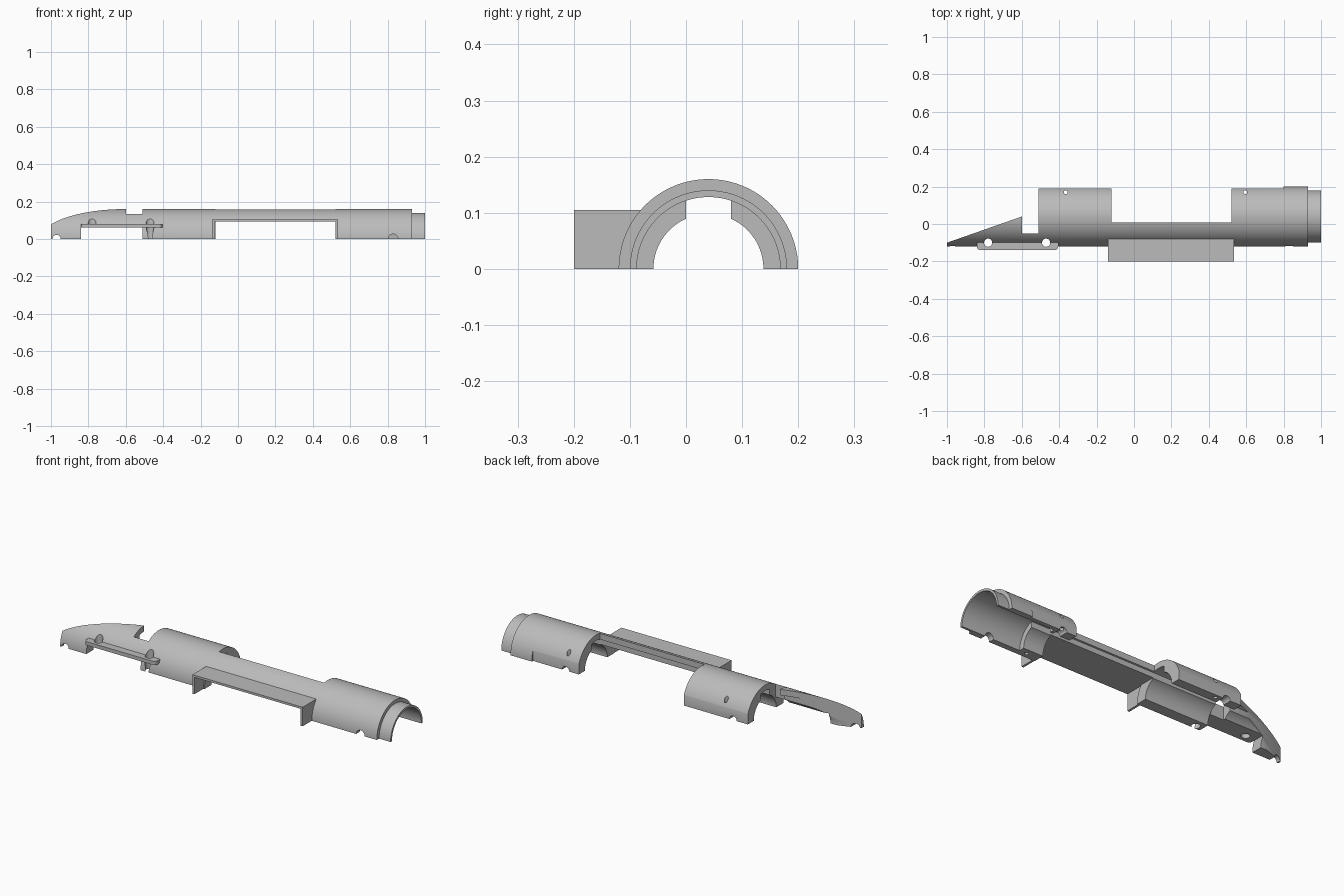
import bpy, bmesh
from math import cos, sin, pi, acos, radians

cube = bpy.data.objects.get("Cube")
if cube:
    bpy.data.objects.remove(cube, do_unlink=True)

AXIS_Y = 0.04                     # tube axis, on the ground plane
OUTER, SPIGOT, BORE, SMALL = 0.16, 0.14, 0.128, 0.098
SLOT = 0.04                       # half width of the channel in the bore

grey = bpy.data.materials.new("plain grey")
grey.use_nodes = True
tone = (0.5, 0.5, 0.5, 1)
grey.diffuse_color = tone
grey.node_tree.nodes["Principled BSDF"].inputs["Base Color"].default_value = tone


def prism(name, outline, axis, lo, hi):
    """Extrude a 2D outline along x, y or z."""
    place = {"x": lambda a, b, t: (t, a, b),
             "y": lambda a, b, t: (a, t, b),
             "z": lambda a, b, t: (a, b, t)}[axis]
    bm = bmesh.new()
    face = bm.faces.new([bm.verts.new(place(a, b, lo)) for a, b in outline])
    ext = bmesh.ops.extrude_face_region(bm, geom=[face])
    step = place(0, 0, hi - lo)
    verts = [g for g in ext["geom"] if isinstance(g, bmesh.types.BMVert)]
    bmesh.ops.translate(bm, verts=verts, vec=step)
    bmesh.ops.recalc_face_normals(bm, faces=bm.faces)
    mesh = bpy.data.meshes.new(name)
    bm.to_mesh(mesh)
    bm.free()
    mesh.materials.append(grey)
    obj = bpy.data.objects.new(name, mesh)
    bpy.context.collection.objects.link(obj)
    return obj


def arc(radius, start, end, steps, cx=AXIS_Y, cy=0):
    angles = [start + (end - start) * i / steps for i in range(steps + 1)]
    return [(cx + radius * cos(a), cy + radius * sin(a)) for a in angles]


def box(name, x, y, z):
    return prism(name, [(x[0], y[0]), (x[1], y[0]), (x[1], y[1]), (x[0], y[1])], "z", *z)


def rod(cx, cy, radius, axis, lo, hi):
    return prism("cutter", arc(radius, 0, 2 * pi, 24, cx, cy)[:-1], axis, lo, hi)


def plain_tube(name, lo, hi, outer, inner):
    return prism(name, arc(outer, 0, pi, 64) + arc(inner, pi, 0, 64), "x", lo, hi)


def slotted_tube(name, lo, hi):
    low, high = acos(SLOT / SMALL), acos(SLOT / BORE)
    inner = (arc(SMALL, pi, pi - low, 20) + arc(BORE, pi - high, high, 12)
             + arc(SMALL, low, 0, 20))
    return prism(name, arc(OUTER, 0, pi, 64) + inner, "x", lo, hi)


def combine(obj, others, operation="DIFFERENCE"):
    """Apply booleans and discard the helper shapes."""
    for other in others:
        other.hide_render = True
        mod = obj.modifiers.new("boolean", "BOOLEAN")
        mod.operation, mod.solver, mod.object = operation, "EXACT", other
    graph = bpy.context.evaluated_depsgraph_get()
    graph.update()
    mesh = bpy.data.meshes.new_from_object(obj.evaluated_get(graph))
    obj.modifiers.clear()
    obj.data = mesh
    for other in others:
        bpy.data.objects.remove(other, do_unlink=True)


def flat_back(lo, hi):
    return box("cutter", (lo, hi), (0.19, 0.3), (-0.1, 0.3))


def mount_hole(x):
    return rod(x, -0.1, 0.022, "z", -0.1, 0.11)


# Thick sleeve with a flattened back, screw holes and a notch
left_sleeve = slotted_tube("left_sleeve", -0.51, -0.12)
combine(left_sleeve, [flat_back(-0.6, 0),
                      rod(-0.365, 0.17, 0.01, "z", -0.1, 0.3),
                      rod(-0.42, 0, 0.022, "y", 0.12, 0.3),
                      mount_hole(-0.47)])

# Collar and thin socket of the other sleeve
right_collar = slotted_tube("right_collar", 0.52, 0.64)
combine(right_collar, [flat_back(0.4, 0.8),
                       rod(0.595, 0.17, 0.01, "z", -0.1, 0.3),
                       rod(0.595, -0.09, 0.01, "z", -0.1, 0.04),
                       rod(0.6, 0, 0.022, "y", 0.12, 0.3)])
right_socket = plain_tube("right_socket", 0.64, 0.93, OUTER, BORE)
combine(right_socket, [flat_back(0.6, 0.8), rod(0.83, 0, 0.026, "y", -0.3, 0)])
end_spigot = plain_tube("end_spigot", 0.93, 1, SPIGOT, BORE)

# Narrow spine joining the sleeves
spine = slotted_tube("spine", -0.12, 0.52)
combine(spine, [box("cutter", (-0.3, 0.7), (0.008, 0.3), (-0.1, 0.3)),
                box("cutter", (-0.3, 0.7), (-0.3, 0.3), (-0.1, 0.093))])

# Tapered blade, cut diagonally at the back and raised underneath
blade = slotted_tube("blade", -1, -0.51)
taper = [(-1.1, -0.135), (-0.6, 0.04), (-0.6, -0.05), (-0.4, -0.05),
         (-0.4, 0.3), (-1.1, 0.3)]
combine(blade, [prism("cutter", taper, "z", -0.1, 0.3),
                box("cutter", (-0.84, -0.4), (-0.3, 0.3), (-0.1, 0.06)),
                rod(-0.97, 0, 0.022, "y", -0.3, 0.3),
                mount_hole(-0.78), mount_hole(-0.47)])

# Mounting rail with rounded front corners
r = 0.02
rail_outline = (arc(r, pi, 1.5 * pi, 6, -0.84 + r, -0.14 + r)
                + arc(r, 1.5 * pi, 2 * pi, 6, -0.405 - r, -0.14 + r)
                + [(-0.405, -0.09), (-0.84, -0.09)])
mounting_rail = prism("mounting_rail", rail_outline, "z", 0.06, 0.08)
combine(mounting_rail, [mount_hole(-0.78), mount_hole(-0.47)])

# Open hood over the front of the spine
hood_outline = [(-0.138, 0), (-0.126, 0), (-0.126, 0.093), (0.522, 0.093),
                (0.522, 0), (0.534, 0), (0.534, 0.105), (-0.138, 0.105)]
hood = prism("hood", hood_outline, "y", -0.2, -0.08)

for obj in (left_sleeve, right_collar, right_socket, end_spigot, spine, blade,
            mounting_rail, hood):
    bpy.ops.object.select_all(action="DESELECT")
    obj.select_set(True)
    bpy.context.view_layer.objects.active = obj
    bpy.ops.object.shade_smooth_by_angle(angle=radians(30))
